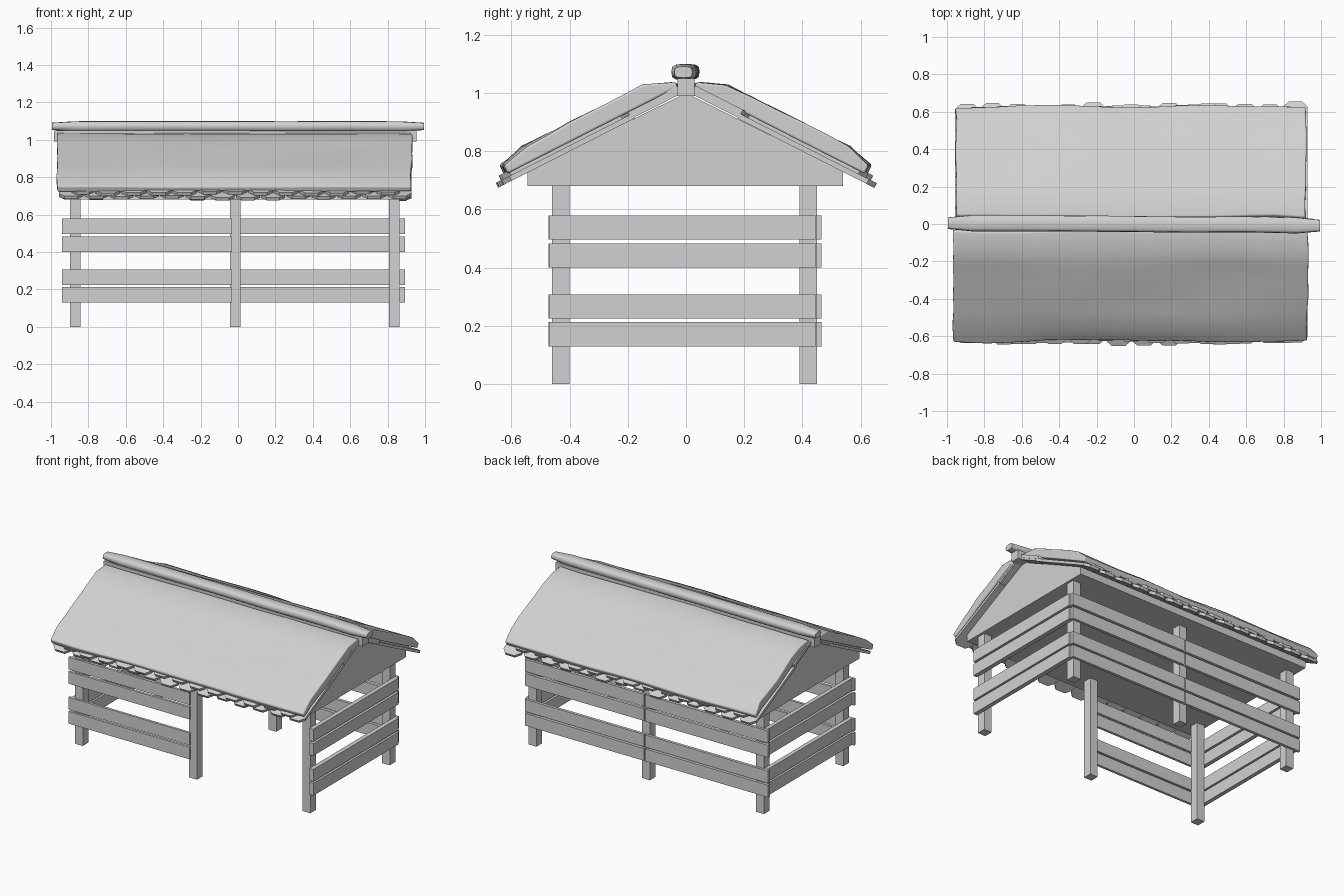
import bpy, bmesh, math, random
from mathutils import Vector, noise

random.seed(4)
if "Cube" in bpy.data.objects:
    bpy.data.objects.remove(bpy.data.objects["Cube"])

GREY = (0.64, 0.64, 0.64, 1)
mat = bpy.data.materials.new("plain grey")
mat.use_nodes = True
mat.diffuse_color = GREY
mat.node_tree.nodes["Principled BSDF"].inputs["Base Color"].default_value = GREY

RIDGE_Z = 1.005
PITCH = math.atan2(0.32, 0.63)


def finish(bm, name):
    bmesh.ops.recalc_face_normals(bm, faces=bm.faces)
    mesh = bpy.data.meshes.new(name)
    bm.to_mesh(mesh)
    bm.free()
    mesh.materials.append(mat)
    ob = bpy.data.objects.new(name, mesh)
    bpy.context.collection.objects.link(ob)
    return ob


def add_box(bm, lo, hi):
    verts = bmesh.ops.create_cube(bm, size=1)["verts"]
    lo, hi = Vector(lo), Vector(hi)
    for v in verts:
        v.co = (lo + hi) / 2 + v.co * (hi - lo)
    return verts


def box(name, lo, hi):
    bm = bmesh.new()
    add_box(bm, lo, hi)
    return finish(bm, name)


def add_prism(bm, points, shift):
    face = bm.faces.new([bm.verts.new(p) for p in points])
    out = bmesh.ops.extrude_face_region(bm, geom=[face])["geom"]
    bmesh.ops.translate(bm, vec=shift,
                        verts=[g for g in out if isinstance(g, bmesh.types.BMVert)])


def on_slope(side, x, s, n):
    """Point at distance s down the roof and height n above its underside."""
    c, k = math.cos(PITCH), math.sin(PITCH)
    return Vector((x, side * (s * c + n * k), RIDGE_Z - s * k + n * c))


def smooth(ob, angle):
    bpy.ops.object.select_all(action="DESELECT")
    ob.select_set(True)
    bpy.context.view_layer.objects.active = ob
    bpy.ops.object.shade_smooth_by_angle(angle=math.radians(angle))


# Posts
for side, y in (("front", -0.43), ("back", 0.42)):
    for place, x in (("right", -0.87), ("middle", -0.015), ("left", 0.835)):
        box(f"{side}_{place}_post", (x - 0.029, y - 0.03, 0), (x + 0.029, y + 0.03, 0.7))

# Fence planks: the left half of the front stays open
for i, z in enumerate((0.13, 0.225, 0.4, 0.497)):
    top = z + 0.083
    box(f"front_plank_{i}", (-0.94, -0.472, z), (-0.033, -0.455, top))
    box(f"back_right_plank_{i}", (-0.94, 0.446, z), (-0.02, 0.466, top))
    box(f"back_left_plank_{i}", (-0.012, 0.446, z), (0.88, 0.466, top))
    box(f"left_side_plank_{i}", (0.863, -0.47, z), (0.893, 0.444, top))
    box(f"right_side_plank_{i}", (-0.925, -0.455, z), (-0.897, 0.444, top))

# Solid attic with gable ends
bm = bmesh.new()
gable = [(-0.545, 0.68), (0.54, 0.68), (0.54, 0.73), (0, 1.0), (-0.545, 0.73)]
add_prism(bm, [(-0.92, y, z) for y, z in gable], (1.8, 0, 0))
finish(bm, "attic")

# Ridge beam
box("ridge_beam", (-0.985, -0.03, 0.99), (0.955, 0.03, 1.05))


def shingle_row(name, side, start, end, n, thick, count, x0, x1):
    """Boards with clipped lower corners, laid side by side."""
    bm = bmesh.new()
    pitch = (x1 - x0) / count
    for i in range(count):
        a, b = x0 + i * pitch + 0.003, x0 + (i + 1) * pitch - 0.003
        e = end + random.uniform(-0.015, 0.012)
        cut = 0.03
        outline = [(a, start), (b, start), (b, e - cut), (b - cut, e), (a + cut, e), (a, e - cut)]
        shift = on_slope(side, 0, 0, thick) - on_slope(side, 0, 0, 0)
        add_prism(bm, [on_slope(side, x, s, n) for x, s in outline], shift)
    return finish(bm, name)


def snow_slab(name, side, x0, x1, s0, s1):
    """Soft uneven layer lying on one roof slope."""
    bm = bmesh.new()
    add_box(bm, (0, 0, 0), (1, 1, 1))
    for axis, cuts in ((0, 11), (1, 7)):
        for k in range(1, cuts):
            co, no = Vector(), Vector()
            co[axis], no[axis] = k / cuts, 1
            bmesh.ops.bisect_plane(bm, geom=bm.verts[:] + bm.edges[:] + bm.faces[:],
                                   plane_co=co, plane_no=no)
    for v in bm.verts:
        u, w, h = v.co
        wob = noise.noise(Vector((u * 5 + side * 7, w * 4, 1.3)))
        x = x0 + u * (x1 - x0)
        s = s0 + w * (s1 - s0) + 0.014 * wob
        puff = min(1, 6 * w + 0.35, 5 * (1 - w) + 0.55)
        n = 0.026 + h * (0.058 * puff + 0.010 * wob)
        v.co = on_slope(side, x + 0.01 * wob, s, n)
    ob = finish(bm, name)
    bev = ob.modifiers.new("round", "BEVEL")
    bev.width, bev.segments, bev.limit_method = 0.022, 4, "ANGLE"
    bev.angle_limit = math.radians(45)
    smooth(ob, 50)


# Roof slopes
for side, label in ((-1, "front"), (1, "back")):
    bm = bmesh.new()
    deck = [(-0.95, 0), (0.925, 0), (0.925, 0.67), (-0.95, 0.67)]
    thick = on_slope(side, 0, 0, 0.012) - on_slope(side, 0, 0, 0)
    add_prism(bm, [on_slope(side, x, s, 0.001) for x, s in deck], thick)
    finish(bm, f"{label}_roof_deck")
    shingle_row(f"{label}_lower_shingles", side, 0.2, 0.715, -0.002, 0.018, 14, -0.96, 0.93)
    shingle_row(f"{label}_eave_shingles", side, 0.2, 0.695, 0.016, 0.018, 13, -0.9, 0.87)
    shingle_row(f"{label}_upper_shingles", side, 0.02, 0.24, 0.013, 0.02, 14, -0.96, 0.93)
snow_slab("front_snow", -1, -0.968, 0.928, 0.02, 0.675)
snow_slab("back_snow", 1, -0.952, 0.918, 0.02, 0.675)

# Rounded snow strip along the ridge
bm = bmesh.new()
rings = []
for i in range(17):
    t = i / 16
    end = 0.72 if i in (0, 16) else 1
    wob = noise.noise(Vector((t * 4, 2.5, 0)))
    mid = Vector((-0.995 + 1.99 * t, 0.004 - 0.012 * t + 0.008 * wob, 1.072 + 0.003 * wob))
    ring = []
    for k in range(12):
        a = math.tau * k / 12
        cy, cz = math.cos(a), math.sin(a)
        ring.append(bm.verts.new(mid + Vector((
            0, math.copysign(abs(cy) ** 0.6, cy) * 0.043 * end,
            math.copysign(abs(cz) ** 0.6, cz) * 0.027 * end))))
    rings.append(ring)
for r, q in zip(rings, rings[1:]):
    for k in range(12):
        bm.faces.new((r[k], r[k - 1], q[k - 1], q[k]))
bm.faces.new(rings[0])
bm.faces.new(rings[-1])
smooth(finish(bm, "ridge_snow"), 50)
